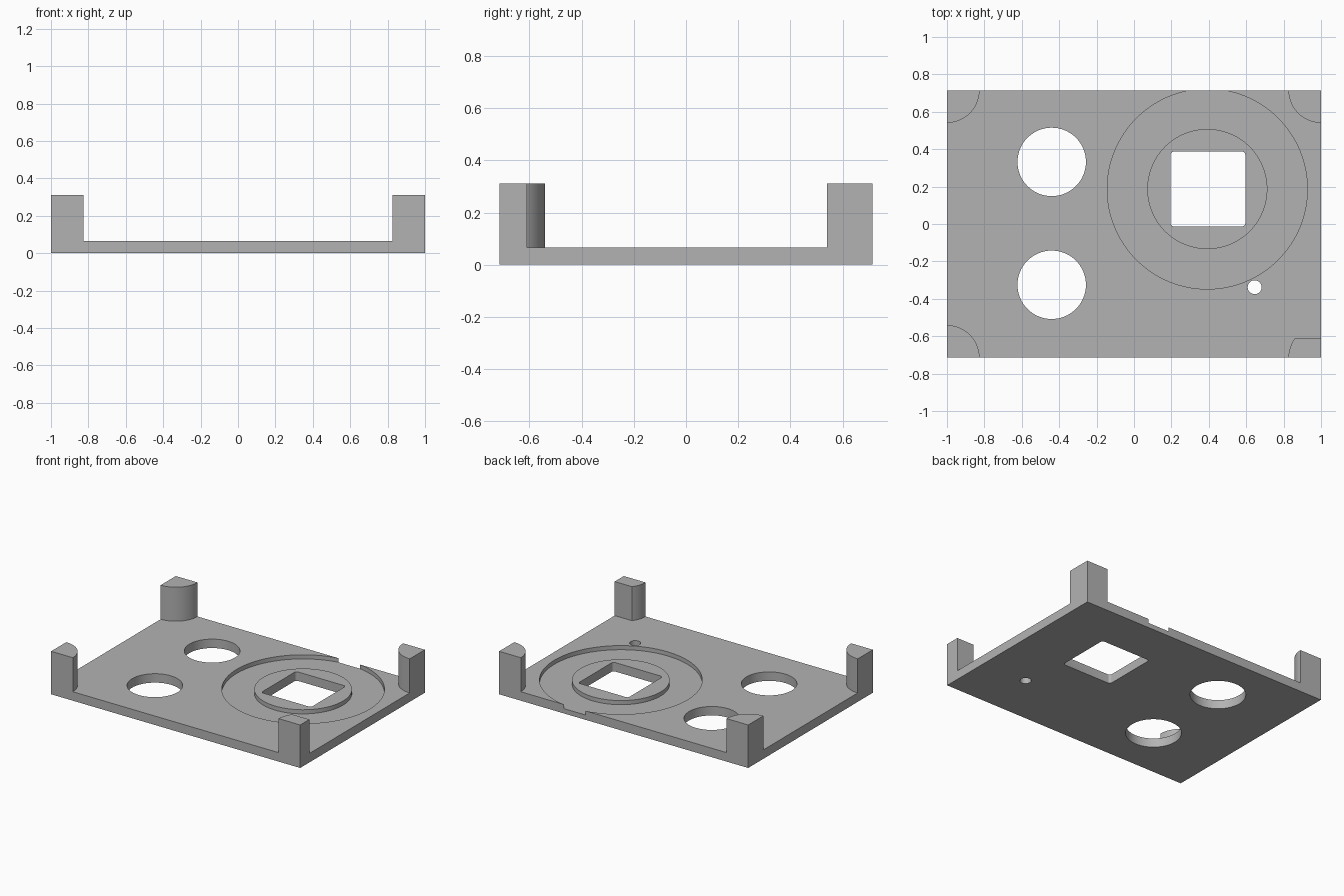
import bpy, bmesh, math

cube = bpy.data.objects.get("Cube")
if cube:
    bpy.data.objects.remove(cube, do_unlink=True)

HALF_X, HALF_Y = 1.0, 0.715
FLOOR, TOP = 0.065, 0.312
POST_R, POST_TRIM = 0.174, 0.105
GROOVE_DEPTH = 0.03
DIAL = (0.392, 0.187)

grey = bpy.data.materials.new("plain grey")
grey.use_nodes = True
grey.diffuse_color = (0.45, 0.45, 0.45, 1)
grey.node_tree.nodes["Principled BSDF"].inputs["Base Color"].default_value = grey.diffuse_color


def prism(name, points, z0, z1):
    """Extrude a closed outline from z0 to z1."""
    bm = bmesh.new()
    face = bm.faces.new([bm.verts.new((x, y, z0)) for x, y in points])
    new = bmesh.ops.extrude_face_region(bm, geom=[face])["geom"]
    verts = [v for v in new if isinstance(v, bmesh.types.BMVert)]
    bmesh.ops.translate(bm, verts=verts, vec=(0, 0, z1 - z0))
    bmesh.ops.recalc_face_normals(bm, faces=bm.faces)
    mesh = bpy.data.meshes.new(name)
    bm.to_mesh(mesh)
    bm.free()
    mesh.materials.append(grey)
    obj = bpy.data.objects.new(name, mesh)
    bpy.context.collection.objects.link(obj)
    return obj


def arc(cx, cy, r, start=0.0, end=math.tau, n=96):
    """Points on an arc; a full circle leaves out the repeated end point."""
    closed = end - start > math.tau - 0.001
    steps = n if closed else n - 1
    return [(cx + r * math.cos(start + (end - start) * i / steps),
             cy + r * math.sin(start + (end - start) * i / steps)) for i in range(n)]


def rectangle(cx, cy, hx, hy, r=0.0):
    """Rectangle outline, with rounded corners if r is given."""
    corners = [(1, 1), (-1, 1), (-1, -1), (1, -1)]
    if not r:
        return [(cx + sx * hx, cy + sy * hy) for sx, sy in corners]
    points = []
    for i, (sx, sy) in enumerate(corners):
        a = i * math.pi / 2
        points += arc(cx + sx * (hx - r), cy + sy * (hy - r), r, a, a + math.pi / 2, 6)
    return points


def cut(target, cutter):
    """Subtract the cutter, apply the result and discard the cutter."""
    mod = target.modifiers.new("cut", 'BOOLEAN')
    mod.operation, mod.solver, mod.object = 'DIFFERENCE', 'EXACT', cutter
    bpy.context.view_layer.update()
    graph = bpy.context.evaluated_depsgraph_get()
    mesh = bpy.data.meshes.new_from_object(target.evaluated_get(graph))
    target.modifiers.clear()
    target.data = mesh
    bpy.data.objects.remove(cutter, do_unlink=True)


# Solid block, hollowed down to the floor around the four corner posts
tray = prism("base_plate", rectangle(0, 0, HALF_X, HALF_Y), 0, TOP)
cavity = prism("cavity", rectangle(0, 0, 1.5, 1.2), FLOOR, 0.6)
for sx in (-1, 1):
    for sy in (-1, 1):
        outline = arc(sx * HALF_X, sy * HALF_Y, POST_R)
        if sx > 0 and sy < 0:  # the front left post has a flat back
            a = math.asin(POST_TRIM / POST_R)
            outline = arc(HALF_X, -HALF_Y, POST_R, math.pi - a, math.tau + a)
        cut(cavity, prism("post", outline, -0.1, 0.8))
cut(tray, cavity)

# Ring groove, just breaking through the back edge
groove = prism("groove", arc(*DIAL, 0.535, n=128), FLOOR - GROOVE_DEPTH, 0.2)
cut(groove, prism("island", arc(*DIAL, 0.321), -0.1, 0.3))
cut(tray, groove)

# Through holes
cut(tray, prism("square_hole", rectangle(0.395, 0.187, 0.2, 0.2, 0.018), -0.1, 0.2))
for x, y, r in ((-0.44, 0.332, 0.183), (-0.44, -0.325, 0.183), (0.645, -0.338, 0.037)):
    cut(tray, prism("round_hole", arc(x, y, r, n=64), -0.1, 0.2))

# Smooth curved walls, sharp edges
bpy.ops.object.select_all(action='DESELECT')
tray.select_set(True)
bpy.context.view_layer.objects.active = tray
bpy.ops.object.shade_smooth_by_angle(angle=math.radians(30))
